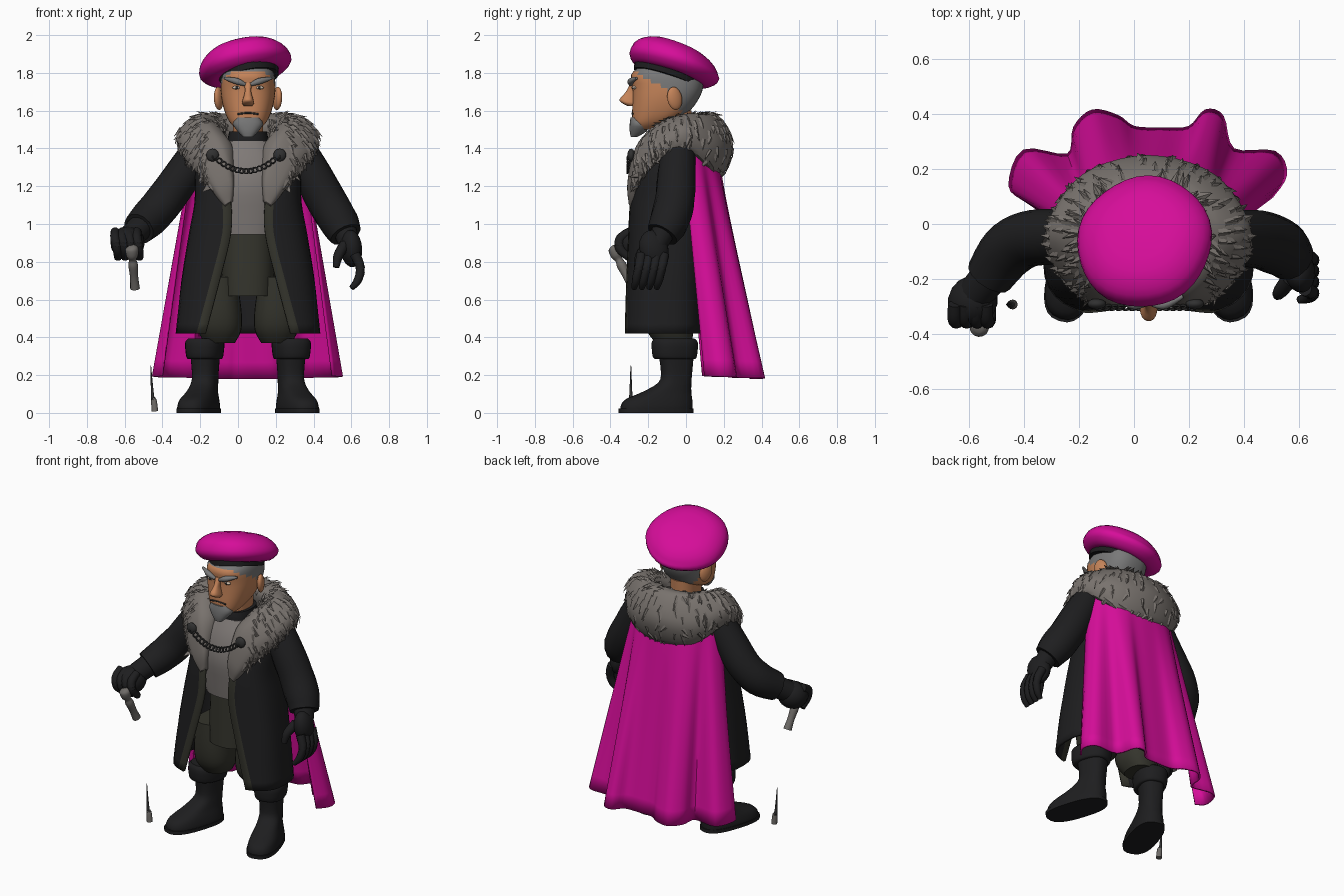
import bpy, bmesh, math, random
from mathutils import Vector

if "Cube" in bpy.data.objects:
    bpy.data.objects.remove(bpy.data.objects["Cube"])
random.seed(4)
MIDDLE = 0.053  # the body stands slightly to its left of the origin
SIDES = ((-1, "right"), (1, "left"))

def material(name, *rgb):
    mat = bpy.data.materials.new(name)
    mat.use_nodes = True
    mat.diffuse_color = (*rgb, 1)
    mat.node_tree.nodes["Principled BSDF"].inputs["Base Color"].default_value = (*rgb, 1)
    return mat

magenta = material("magenta cloth", 0.67, 0.004, 0.32)
black = material("black cloth", 0.013, 0.013, 0.014)
olive = material("dark olive cloth", 0.034, 0.034, 0.025)
fur = material("grey fur", 0.19, 0.17, 0.155)
tunic_grey = material("tunic grey", 0.21, 0.19, 0.18)
skin_tone = material("skin", 0.56, 0.23, 0.10)
hair_grey = material("grey hair", 0.19, 0.19, 0.19)
metal = material("dull metal", 0.16, 0.15, 0.14)
iron = material("dark iron", 0.03, 0.03, 0.03)
eye_white = material("eye white", 0.6, 0.5, 0.4)

def smooth(obj):
    bpy.ops.object.select_all(action="DESELECT")
    obj.select_set(True)
    bpy.context.view_layer.objects.active = obj
    bpy.ops.object.shade_smooth_by_angle(angle=math.radians(40))

def spline(points, steps=4, closed=False):
    """Smooth curve through points of any dimension."""
    pts = [Vector(p) for p in points]
    n, out = len(pts), []
    for i in range(n if closed else n - 1):
        a, b, c, d = [pts[(i + k) % n] if closed else pts[min(max(i + k, 0), n - 1)] for k in (-1, 0, 1, 2)]
        for t in (s / steps for s in range(steps)):
            out.append((b * 2 + (c - a) * t + (a * 2 - b * 5 + c * 4 - d) * t ** 2 + (b * 3 - a - c * 3 + d) * t ** 3) * 0.5)
    return out if closed else out + [pts[-1]]

def finish(name, bm, mat):
    bmesh.ops.recalc_face_normals(bm, faces=bm.faces)
    obj = bpy.data.objects.new(name, bpy.data.meshes.new(name))
    bm.to_mesh(obj.data)
    bm.free()
    obj.data.materials.append(mat)
    bpy.context.collection.objects.link(obj)
    smooth(obj)
    return obj

def surface(name, rings, mat, thickness=0):
    """Bridge rings into a capped solid, or into an open sheet when given a thickness."""
    bm = bmesh.new()
    grid = [[bm.verts.new(p) for p in ring] for ring in rings]
    for low, high in zip(grid, grid[1:]):
        for i in range(1 if thickness else 0, len(low)):
            bm.faces.new((low[i - 1], low[i], high[i], high[i - 1]))
    if not thickness:
        bm.faces.new(grid[0])
        bm.faces.new(grid[-1])
    obj = finish(name, bm, mat)
    if thickness:
        solid = obj.modifiers.new("thickness", "SOLIDIFY")
        solid.thickness, solid.offset = thickness, 0
    return obj

def outline(row, angles, x, power):
    """Rounded section from height, half width, front y and back y; angle 0 is the front."""
    z, half, front, back = row[:4]
    bend = lambda v: math.copysign(abs(v) ** power, v)
    return [(x + half * bend(math.sin(a)), (front + back) / 2 + (front - back) / 2 * bend(math.cos(a)), z) for a in angles]

def circle(sides):
    return [math.tau * k / sides for k in range(sides)]

def loft(name, rows, mat, x=MIDDLE, power=0.85, steps=3, sides=28):
    return surface(name, [outline(r, circle(sides), x, power) for r in spline(rows, steps)], mat)

def tube(name, points, mat, sides=14):
    """Round limb through points of x, y, z, radius."""
    path, rings = spline(points), []
    for i, p in enumerate(path):
        turn = (path[min(i + 1, len(path) - 1)] - path[max(i - 1, 0)]).to_3d().to_track_quat("Z", "Y")
        rings.append([p.to_3d() + turn @ Vector((math.cos(a), math.sin(a), 0)) * p.w for a in circle(sides)])
    return surface(name, rings, mat)

def blob(name, place, size, mat, turn=(0, 0, 0)):
    bpy.ops.mesh.primitive_uv_sphere_add(segments=16, ring_count=10, location=place, rotation=turn)
    obj = bpy.context.object
    obj.name, obj.scale = name, size
    obj.data.materials.append(mat)
    smooth(obj)

def paint(obj, mat, rule):
    obj.data.materials.append(mat)
    for face in obj.data.polygons:
        face.material_index = int(rule(face))

# Head with grey hair at the back and temples
head = loft("head", [(1.50, 0.055, -0.26, -0.17), (1.53, 0.09, -0.28, -0.10), (1.58, 0.118, -0.285, 0), (1.65, 0.138, -0.283, 0.06),
                     (1.72, 0.145, -0.283, 0.09), (1.79, 0.14, -0.29, 0.085), (1.83, 0.12, -0.25, 0.05)], skin_tone, power=0.8, sides=48)
paint(head, hair_grey, lambda f: f.center.z > 1.55 and f.center.y > -0.03 - 1.6 * max(0, f.center.z - 1.66))
loft("neck", [(1.40, 0.08, -0.17, 0.02), (1.60, 0.08, -0.19, 0.03)], skin_tone)
loft("neck_collar", [(1.40, 0.12, -0.2, 0.05), (1.45, 0.108, -0.2, 0.04), (1.49, 0.10, -0.19, 0.04)], black)
loft("nose", [(1.625, 0.022, -0.31, -0.26), (1.64, 0.032, -0.338, -0.26), (1.66, 0.028, -0.352, -0.26),
              (1.70, 0.017, -0.318, -0.26), (1.75, 0.02, -0.292, -0.26)], skin_tone)
loft("beard", [(1.46, 0.025, -0.292, -0.26), (1.49, 0.055, -0.298, -0.21), (1.53, 0.08, -0.298, -0.19),
               (1.565, 0.062, -0.293, -0.21)], hair_grey)
tube("mouth", [(MIDDLE + s * 0.055, -0.283, 1.588 - abs(s) * 0.006, 0.005) for s in (-1, 0, 1)], iron)
for side, label in SIDES:
    blob(label + "_ear", (MIDDLE + side * 0.155, -0.06, 1.665), (0.022, 0.042, 0.062), skin_tone, (0.2, 0, side * 0.4))
    blob(label + "_eye", (MIDDLE + side * 0.062, -0.273, 1.722), (0.022, 0.012, 0.009), eye_white)
    blob(label + "_pupil", (MIDDLE + side * 0.06, -0.282, 1.722), (0.008, 0.006, 0.008), iron)
    tube(label + "_brow", [(MIDDLE + side * x, y, z, r) for x, y, z, r in (
        (0.015, -0.292, 1.738, 0.009), (0.06, -0.292, 1.756, 0.017), (0.125, -0.262, 1.772, 0.007))], hair_grey)

# Tilted beret and its band
beret = loft("beret", [(z, r, -r, r) for z, r in ((-0.07, 0.15), (-0.07, 0.2), (-0.025, 0.247), (0.035, 0.228), (0.083, 0.15), (0.1, 0.02))],
             magenta, x=0, power=1, sides=36)
for v in beret.data.vertices:
    v.co.xy *= 1 + 0.012 * math.sin(5 * math.atan2(v.co.y, v.co.x))
    v.co.z -= 0.06 * v.co.y if v.co.z > 0 else 0
band = loft("beret_band", [(-0.10, 0.155, -0.195, 0.165), (-0.05, 0.165, -0.205, 0.175)], black, x=0.01, power=1)
for part in (beret, band):
    part.location = (0.035, -0.06, 1.853)
    part.rotation_euler = (math.radians(-18), math.radians(-12), 0)

# Tunic and trousers
loft("tunic", [(0.945, 0.17, -0.262, 0.05), (1.05, 0.19, -0.275, 0.06), (1.2, 0.2, -0.288, 0.08),
               (1.34, 0.19, -0.255, 0.08), (1.44, 0.13, -0.2, 0.06)], tunic_grey)
loft("trouser_flap", [(0.62, 0.135, -0.262, 0.02), (0.75, 0.14, -0.258, 0.03), (0.97, 0.14, -0.25, 0.04)], olive)
for side, label in SIDES:
    loft(label + "_trouser_leg", [(0.37, 0.08, -0.16, 0.03), (0.44, 0.115, -0.21, 0.04), (0.55, 0.115, -0.23, 0.04),
                                  (0.72, 0.09, -0.23, 0.03)], olive, x=MIDDLE + side * 0.15)
    # Boots are modelled straight and then turned outwards
    boot = loft(label + "_boot", [(0, 0.088, -0.355, 0.03), (0.03, 0.092, -0.36, 0.03), (0.07, 0.084, -0.335, 0.03), (0.11, 0.072, -0.24, 0.025),
                                  (0.16, 0.066, -0.15, 0.025), (0.22, 0.066, -0.135, 0.03), (0.33, 0.075, -0.15, 0.04)], black, x=0, power=0.78)
    sole = loft(label + "_sole", [(0, 0.095, -0.37, 0.036), (0.022, 0.095, -0.37, 0.036)], black, x=0, power=0.78)
    cuff = loft(label + "_boot_cuff", [(0.285, 0.083, -0.165, 0.045), (0.30, 0.092, -0.18, 0.055),
                                       (0.37, 0.098, -0.185, 0.06), (0.395, 0.08, -0.17, 0.04)], black, x=0)
    for part in (boot, sole, cuff):
        part.location.x = MIDDLE + side * 0.21
        part.rotation_euler.z = side * math.radians(18)

# Open coat: height, half width, front, back, half opening
POWER, rings = 0.7, []
for row in spline([(0.42, 0.375, -0.335, 0.09, 0.225), (0.7, 0.345, -0.315, 0.09, 0.15), (0.95, 0.305, -0.30, 0.1, 0.09),
                   (1.12, 0.275, -0.29, 0.11, 0.09), (1.3, 0.27, -0.25, 0.12, 0.11), (1.43, 0.22, -0.16, 0.1, 0.1)]):
    edge, hem = [math.asin((w / row[1]) ** (1 / POWER)) for w in (row[4], row[4] + 0.045)]
    angles = [edge] + [hem + (math.tau - 2 * hem) * k / 28 for k in range(29)] + [math.tau - edge]
    rings.append(outline(row, angles, MIDDLE, POWER))
coat = surface("coat", rings, black, thickness=0.016)
columns = len(rings[0]) - 1
paint(coat, olive, lambda f: f.index % columns in (0, columns - 1))

# Cape with deep folds that fade towards the shoulders
hem_line = spline([(-0.40, 0.09), (-0.45, 0.14), (-0.40, 0.265), (-0.24, 0.25), (-0.215, 0.35), (-0.15, 0.41), (-0.06, 0.39), (0, 0.35),
                   (0.1, 0.345), (0.2, 0.35), (0.26, 0.41), (0.32, 0.39), (0.36, 0.27), (0.51, 0.26), (0.55, 0.18), (0.5, 0.1)])
arc = [math.pi * i / (len(hem_line) - 1) for i in range(len(hem_line))]
surface("cape", [[Vector((MIDDLE - 0.29 * math.cos(a), 0.18 * math.sin(a) - 0.02, 1.42)).lerp(
    Vector((p.x, p.y, 0.195 - 0.015 * math.sin(a))), k / 14) for a, p in zip(arc, hem_line)] for k in range(15)], magenta, thickness=0.012)

# Fur collar: inner, crest, outer and lower edge from the nape to the lapel tip
stations = [
    ((0, 0.05, 1.51), (0, 0.155, 1.58), (0, 0.25, 1.42), (0, 0.17, 1.25)),
    ((0.12, 0.02, 1.51), (0.17, 0.115, 1.58), (0.24, 0.18, 1.42), (0.2, 0.13, 1.28)),
    ((0.14, -0.05, 1.49), (0.24, -0.02, 1.58), (0.36, 0, 1.50), (0.33, 0, 1.39)),
    ((0.12, -0.13, 1.45), (0.21, -0.165, 1.52), (0.34, -0.15, 1.43), (0.31, -0.14, 1.33)),
    ((0.08, -0.2, 1.38), (0.14, -0.265, 1.41), (0.25, -0.26, 1.33), (0.22, -0.24, 1.23)),
    ((0.08, -0.26, 1.22), (0.09, -0.305, 1.24), (0.17, -0.305, 1.19), (0.15, -0.27, 1.13)),
    ((0.08, -0.27, 1.12), (0.09, -0.3, 1.12), (0.12, -0.3, 1.10), (0.11, -0.27, 1.08))]
tracks = []
for track in zip(*stations):
    mirrored = [(-x, y, z) for x, y, z in track[:0:-1]]
    tracks.append(spline([(x + MIDDLE, y, z) for x, y, z in mirrored + list(track)], 5))
collar = surface("fur_collar", [spline(section, 5, True) for section in zip(*tracks)], fur)

# Pointed tufts lying flat over the fur
bm = bmesh.new()
shaggy = [f for f in collar.data.polygons if len(f.vertices) == 4 and f.normal.z > -0.6
          and (f.center.y > -0.14 or abs(f.center.x - MIDDLE) > 0.2)]
for face in random.choices(shaggy, k=420):
    p, n = face.center, face.normal
    out = Vector((p.x - MIDDLE, p.y + 0.05, -0.25)) + Vector([random.uniform(-0.12, 0.12) for _ in range(3)])
    flow = (out - n * out.dot(n)).normalized()
    across = n.cross(flow) * random.uniform(0.014, 0.024)
    base = [bm.verts.new(q) for q in (p - across - n * 0.004, p + n * 0.008, p + across - n * 0.004)]
    tip = bm.verts.new(p + flow * random.uniform(0.045, 0.07) + n * 0.004)
    for i in range(3):
        bm.faces.new((base[i - 1], base[i], tip))
finish("fur_tufts", bm, fur)

# Brooches and hanging chain
for side, label in SIDES:
    blob(label + "_brooch", (MIDDLE - 0.01 + side * 0.178, -0.29, 1.365), (0.034, 0.02, 0.034), iron)
for u in (k / 7 - 1 for k in range(15)):
    bpy.ops.mesh.primitive_torus_add(major_radius=0.015, minor_radius=0.005, major_segments=10, minor_segments=6, rotation=(1, -0.8 * u, 0),
                                     location=(MIDDLE - 0.01 + u * 0.165, -0.303, 1.28 + 0.075 * u * u))
    bpy.context.object.name = "chain_link"
    bpy.context.object.data.materials.append(iron)

# Sleeves and glove wrists
tube("right_sleeve", [(-0.2, -0.035, 1.40, 0.09), (-0.285, -0.045, 1.27, 0.1), (-0.385, -0.055, 1.13, 0.102),
                      (-0.46, -0.1, 1.04, 0.102), (-0.525, -0.19, 0.975, 0.088)], black)
tube("left_sleeve", [(0.32, -0.04, 1.40, 0.09), (0.395, -0.05, 1.26, 0.102), (0.47, -0.06, 1.12, 0.106),
                     (0.535, -0.09, 1.01, 0.104), (0.57, -0.125, 0.945, 0.088)], black)
tube("right_wrist", [(-0.5, -0.16, 1, 0.07), (-0.58, -0.26, 0.92, 0.065)], black)
tube("left_wrist", [(0.56, -0.11, 0.98, 0.065), (0.595, -0.16, 0.88, 0.055)], black)

# Right fist gripping the cane handle, with the loose cane tip on the ground
blob("right_fist", (-0.585, -0.28, 0.9), (0.09, 0.095, 0.085), black, (0.3, 0.2, -0.5))
for x in (0.038 * k - 0.65 for k in range(4)):
    tube("right_finger", [(x, -0.29, 0.96, 0.025), (x, -0.345, 0.925, 0.026), (x + 0.01, -0.35, 0.87, 0.025),
                          (x + 0.015, -0.3, 0.82, 0.02)], black, sides=10)
tube("cane_handle", [(-0.565, -0.382, 0.885, 0.015), (-0.562, -0.377, 0.87, 0.034), (-0.56, -0.367, 0.835, 0.032),
                     (-0.558, -0.355, 0.81, 0.02), (-0.555, -0.34, 0.78, 0.026), (-0.55, -0.31, 0.72, 0.022), (-0.545, -0.28, 0.66, 0.026)], metal)
cane_tip = tube("cane_tip", [(-0.44, -0.292, 0.008, 0.018), (-0.446, -0.292, 0.07, 0.015),
                             (-0.452, -0.292, 0.085, 0.009), (-0.462, -0.292, 0.25, 0.002)], metal)
paint(cane_tip, iron, lambda f: f.center.z > 0.075)

# Relaxed left hand
blob("left_palm", (0.6, -0.17, 0.87), (0.057, 0.078, 0.1), black, (0.25, -0.1, 0.2))
for y in (0.04 * k - 0.235 for k in range(4)):
    tube("left_finger", [(0.62, y, 0.84, 0.027), (0.648, y - 0.015, 0.765, 0.025), (0.633, y - 0.03, 0.70, 0.022),
                         (0.6, y - 0.04, 0.66, 0.014)], black, sides=10)
tube("left_thumb", [(0.565, -0.2, 0.89, 0.03), (0.53, -0.245, 0.83, 0.026), (0.52, -0.26, 0.77, 0.016)], black, sides=10)
